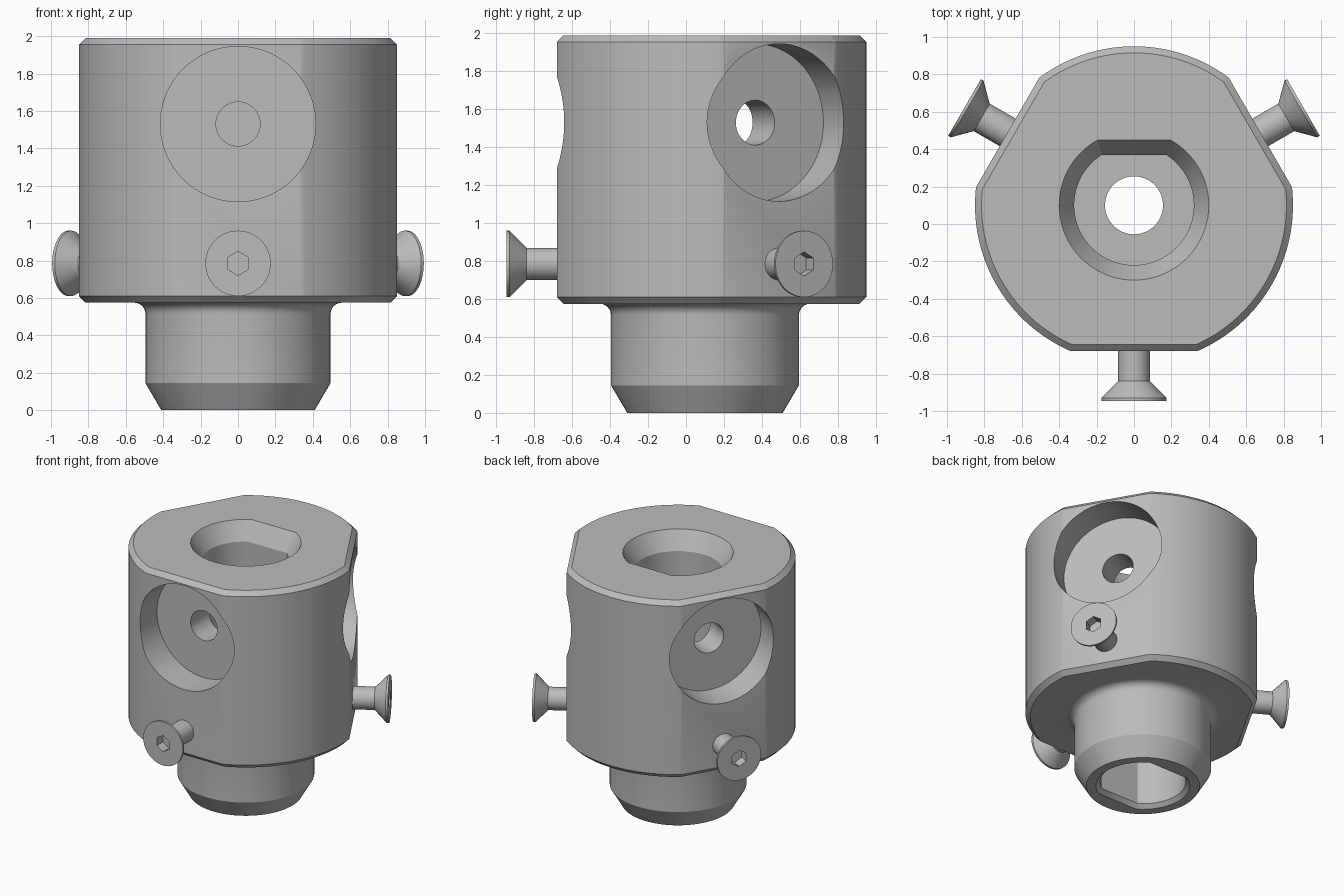
import bpy, bmesh
from math import sin, cos, acos, pi, radians
from mathutils import Matrix

if "Cube" in bpy.data.objects:
    bpy.data.objects.remove(bpy.data.objects["Cube"])

CY = 0.1                       # the main axis lies slightly behind the origin
SIDES = [-pi / 2, pi / 6, 5 * pi / 6]
grey = bpy.data.materials.new("steel grey")
grey.diffuse_color = (0.5, 0.5, 0.5, 1)
grey.use_nodes = True
grey.node_tree.nodes["Principled BSDF"].inputs["Base Color"].default_value = (0.5, 0.5, 0.5, 1)


def outline(radius, flat, dirs, n=64):
    """Circle cut by flats at a given distance, facing the given angles."""
    if not dirs:
        return [(radius * cos(2 * pi * i / n), radius * sin(2 * pi * i / n)) for i in range(n)]
    half = acos(flat / radius)
    pts = []
    for a, b in zip(dirs, dirs[1:] + [dirs[0] + 2 * pi]):
        start, span = a + half, b - a - 2 * half
        pts += [(radius * cos(start + span * i / n), radius * sin(start + span * i / n))
                for i in range(n + 1)]
    return pts


def loft(name, layers, dirs=(), matrix=None, n=64):
    """Closed solid through layers of (height, radius, flat distance)."""
    bm = bmesh.new()
    rings = [[bm.verts.new((x, y, z)) for x, y in outline(r, f, list(dirs), n)]
             for z, r, f in layers]
    for low, high in zip(rings, rings[1:]):
        for i in range(len(low)):
            j = (i + 1) % len(low)
            bm.faces.new((low[i], low[j], high[j], high[i]))
    bm.faces.new(rings[0][::-1])
    bm.faces.new(rings[-1])
    bmesh.ops.recalc_face_normals(bm, faces=bm.faces)
    mesh = bpy.data.meshes.new(name)
    bm.to_mesh(mesh)
    bm.free()
    obj = bpy.data.objects.new(name, mesh)
    bpy.context.collection.objects.link(obj)
    mesh.materials.append(grey)
    mesh.transform(matrix or Matrix.Translation((0, CY, 0)))
    return obj


def radial(angle, z):
    """Frame whose own z axis points outwards at the angle."""
    return (Matrix.Translation((0, CY, z)) @ Matrix.Rotation(angle, 4, 'Z')
            @ Matrix.Rotation(pi / 2, 4, 'Y'))


def combine(target, tool, operation):
    mod = target.modifiers.new(operation, 'BOOLEAN')
    mod.operation, mod.solver, mod.object = operation, 'EXACT', tool
    bpy.context.view_layer.objects.active = target
    bpy.ops.object.modifier_apply(modifier=mod.name)
    bpy.data.objects.remove(tool)


def smooth(obj):
    bpy.ops.object.select_all(action='DESELECT')
    obj.select_set(True)
    bpy.context.view_layer.objects.active = obj
    bpy.ops.object.shade_smooth_by_angle(angle=radians(25))


# Collar with three flats and chamfered rims
body = loft("coupling_body", [(0.575, 0.815, 0.745), (0.61, 0.85, 0.78),
                              (1.955, 0.85, 0.78), (1.99, 0.815, 0.745)], SIDES)

# Tapered stem with a fillet under the collar
fillet = [(0.515 + 0.06 * sin(t * pi / 12), 0.555 - 0.06 * cos(t * pi / 12), 0)
          for t in range(7)]
combine(body, loft("stem", [(0, 0.41, 0), (0.145, 0.495, 0)] + fillet + [(0.7, 0.555, 0)], n=96),
        'UNION')

# Upper socket with one flat, lower socket with two, and the hole joining them
combine(body, loft("upper_socket", [(1.05, 0.32, 0.27), (1.85, 0.32, 0.27), (1.99, 0.40, 0.35),
                                    (2.05, 0.434, 0.384)], [pi / 2]), 'DIFFERENCE')
combine(body, loft("lower_socket", [(-0.04, 0.38, 0.33), (0.03, 0.31, 0.26), (0.6, 0.31, 0.26)],
                   [-pi / 2, pi / 2]), 'DIFFERENCE')
combine(body, loft("centre_hole", [(0.4, 0.155, 0), (1.3, 0.155, 0)]), 'DIFFERENCE')

# Round side pockets, each with a hole into the upper socket
for angle in SIDES:
    frame = radial(angle, 1.53)
    combine(body, loft("pocket", [(0.53, 0.415, 0), (1.1, 0.415, 0)], matrix=frame, n=96),
            'DIFFERENCE')
    combine(body, loft("pocket_hole", [(0.15, 0.118, 0), (0.7, 0.118, 0)], matrix=frame, n=48),
            'DIFFERENCE')
smooth(body)

# Countersunk screws with hexagonal sockets
for label, angle in zip(("front", "left", "right"), SIDES):
    frame = radial(angle, 0.785)
    screw = loft(label + "_screw", [(0.4, 0.085, 0), (0.94, 0.085, 0), (1.03, 0.175, 0),
                                    (1.046, 0.175, 0)], matrix=frame, n=48)
    combine(screw, loft("hex_socket", [(0.97, 0.064, 0), (1.1, 0.064, 0)], matrix=frame, n=6),
            'DIFFERENCE')
    smooth(screw)
